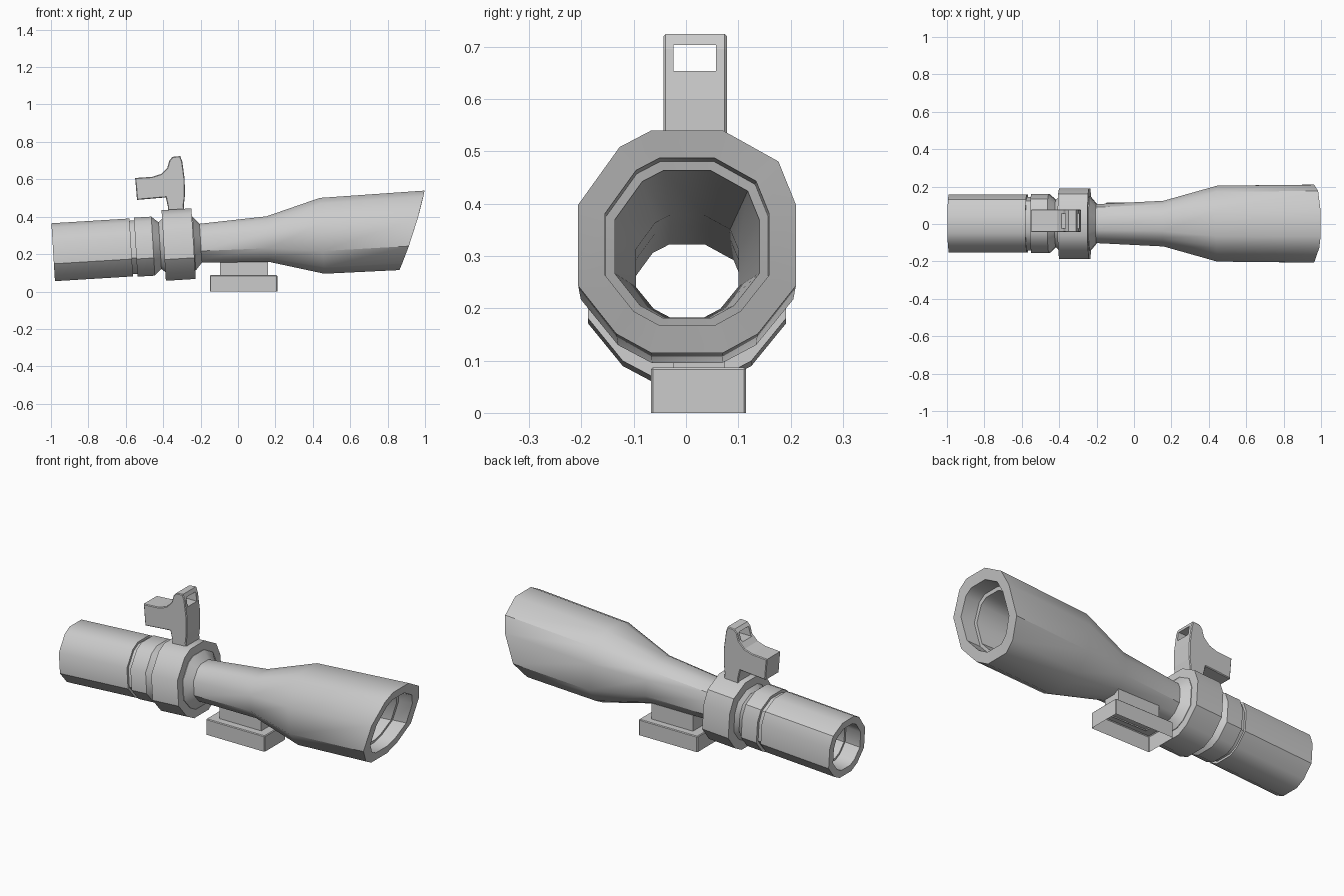
import bpy, bmesh, math
from mathutils import Vector

if "Cube" in bpy.data.objects:
    bpy.data.objects.remove(bpy.data.objects["Cube"])

TILT = math.atan(0.061)
AXIS = Vector((math.cos(TILT), 0, math.sin(TILT)))
UP = Vector((-math.sin(TILT), 0, math.cos(TILT)))
ORIGIN = Vector((0, 0.002, 0.2704))
# twelve-sided tube cross-section (y, up), unit radius
SECTION = [(-.33, 1), (.33, 1), (.84, .72), (1, .33), (1, -.4), (.65, -.83),
           (.33, -1), (-.33, -1), (-.65, -.83), (-1, -.4), (-1, .33), (-.62, .85)]


def finish(name, bm, angle=None):
    bmesh.ops.recalc_face_normals(bm, faces=bm.faces)
    me = bpy.data.meshes.new(name)
    bm.to_mesh(me)
    bm.free()
    ob = bpy.data.objects.new(name, me)
    bpy.context.collection.objects.link(ob)
    bpy.ops.object.select_all(action='DESELECT')
    bpy.context.view_layer.objects.active = ob
    ob.select_set(True)
    if angle:
        bpy.ops.object.shade_smooth_by_angle(angle=math.radians(angle))
    return ob


def tube(name, profile):
    """Closed loop of (distance, radius, slant) swept round the tilted axis."""
    bm = bmesh.new()
    rings = []
    for s, r, slant in profile:
        ring = []
        for y, v in SECTION:
            d = s + slant * (0.385 * v * r + 0.012 * (1 - v * v))
            ring.append(bm.verts.new(ORIGIN + AXIS * d + UP * v * r + Vector((0, y * r, 0))))
        rings.append(ring)
    n = len(SECTION)
    for a, b in zip(rings, rings[1:] + rings[:1]):
        for i in range(n):
            j = (i + 1) % n
            bm.faces.new((a[i], a[j], b[j], b[i]))
    return finish(name, bm, 38)


def box(name, x, y, z, open_bottom=False, bevel=0.0):
    bm = bmesh.new()
    bmesh.ops.create_cube(bm, size=1)
    for v in bm.verts:
        v.co = [(r[0] + r[1]) / 2 + c * (r[1] - r[0]) for c, r in zip(v.co, (x, y, z))]
    if bevel:
        edges = [e for e in bm.edges if max(v.co.z for v in e.verts) > z[0] + 1e-4]
        bmesh.ops.bevel(bm, geom=edges, offset=bevel, segments=1, affect='EDGES')
    if open_bottom:
        low = [f for f in bm.faces if all(v.co.z < z[0] + 1e-4 for v in f.verts)]
        bmesh.ops.delete(bm, geom=low, context='FACES')
    return finish(name, bm)


# scope tube: outside from eyepiece to flared front, then back through the bore
outer = [(-.99, .155, 0), (-.572, .155, 0), (-.572, .143, 0), (-.548, .143, 0),
         (-.548, .158, 0), (-.455, .158, 0), (-.418, .125, 0), (-.395, .145, 0),
         (-.235, .145, 0), (-.2, .104, 0), (.16, .122, 0), (.45, .203, 0), (.932, .208, 1)]
bore = [(.932, .157, 1), (.85, .155, 1), (.85, .138, 1), (.16, .098, 0),
        (-.2, .099, 0), (-.9, .106, 0), (-.9, .117, 0), (-.99, .117, 0)]
tube("scope_tube", outer + bore)

# raised collar that carries the sight
tube("collar", [(-.398, .115, 0), (-.398, .189, 0), (-.238, .189, 0), (-.238, .115, 0)])

# mounting foot
box("mount_base", (-.15, .21), (-.067, .115), (0, .087), open_bottom=True, bevel=.004)
box("mount_block", (-.095, .16), (-.025, .075), (.08, .175), open_bottom=True)

# back-up sight: side profile pushed across the width
SIDE = [(-.375, .42), (-.285, .42), (-.29, .46), (-.284, .51), (-.285, .6), (-.298, .695),
        (-.309, .724), (-.35, .72), (-.366, .703), (-.378, .662), (-.412, .628),
        (-.46, .613), (-.55, .607), (-.54, .49), (-.386, .503), (-.375, .455)]
bm = bmesh.new()
face = bm.faces.new([bm.verts.new((x, -.043, z)) for x, z in SIDE])
out = bmesh.ops.extrude_face_region(bm, geom=[face])
bmesh.ops.translate(bm, vec=(0, .121, 0), verts=[v for v in out["geom"] if isinstance(v, bmesh.types.BMVert)])
bmesh.ops.recalc_face_normals(bm, faces=bm.faces)
caps = [f for f in bm.faces if abs(f.normal.y) > .9]
rim = list({e for f in caps for e in f.edges})
bmesh.ops.bevel(bm, geom=rim, offset=.004, segments=1, affect='EDGES')
sight = finish("sight", bm)

# window through the sight
cutter = box("window_cutter", (-.6, -.2), (-.024, .057), (.653, .703))
cutter.hide_render = True
mod = sight.modifiers.new("window", 'BOOLEAN')
mod.operation, mod.solver, mod.object = 'DIFFERENCE', 'EXACT', cutter
bpy.context.view_layer.objects.active = sight
bpy.ops.object.modifier_apply(modifier="window")
bpy.data.objects.remove(cutter)
